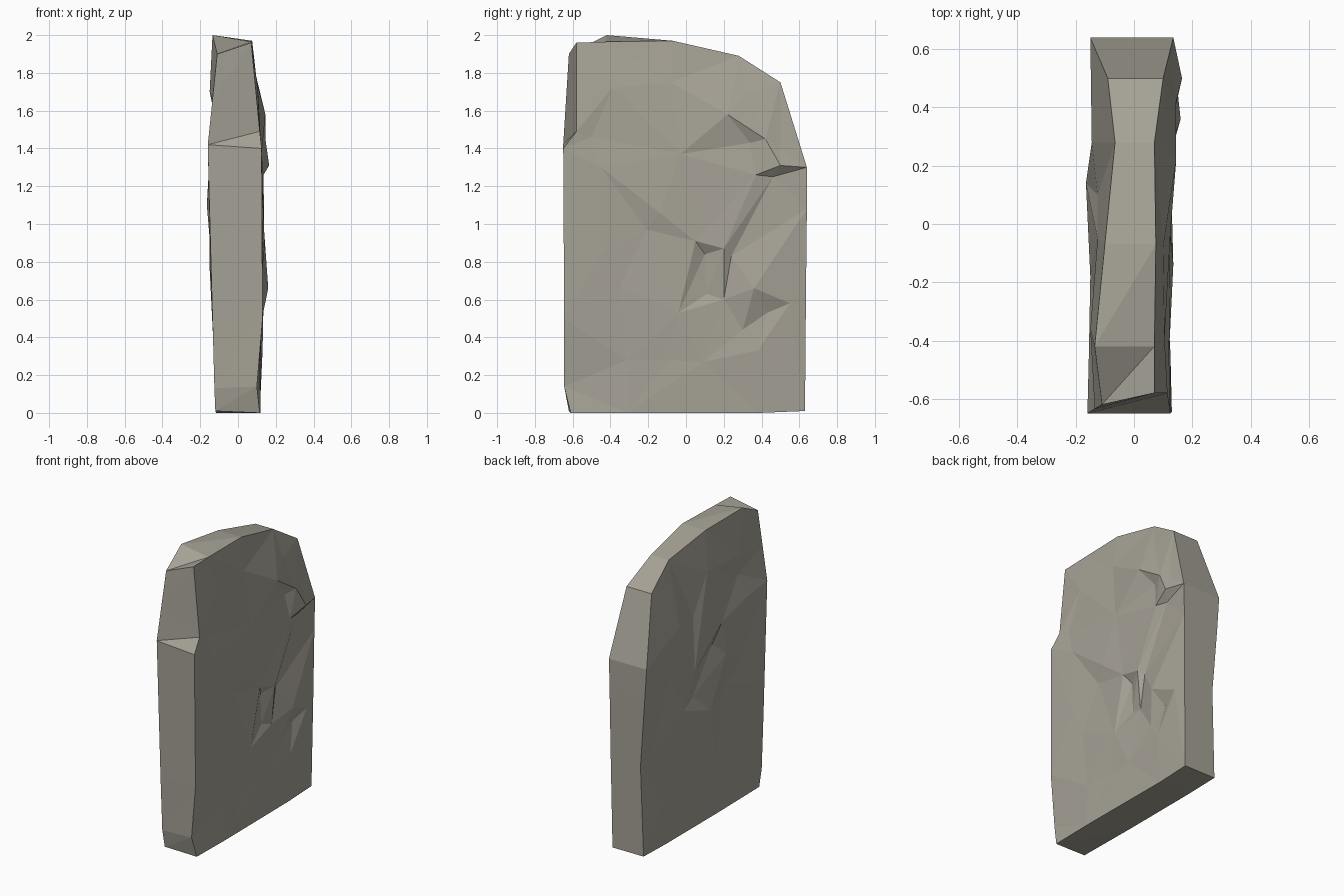
import bpy, bmesh
from mathutils import Vector
from mathutils.geometry import delaunay_2d_cdt

# Outline of each broad face, as (y, z, x); the two run in step around the rim
rim_right = [(-.61, 0, .115), (-.31, 0, .12), (.39, 0, .115), (.63, .01, .115),
             (.635, .62, .125), (.64, 1.08, .13), (.64, 1.30, .135), (.50, 1.75, .10),
             (.28, 1.89, .07), (-.07, 1.97, .075), (-.42, 1.965, .07),
             (-.58, 1.96, .07), (-.58, 1.49, .115), (-.65, 1.40, .125),
             (-.645, .50, .13), (-.645, .14, .10)]
rim_left = [(-.62, .01, -.12), (-.17, 0, -.115), (.39, 0, -.115), (.63, .01, -.12),
            (.635, .62, -.10), (.64, 1.08, -.135), (.64, 1.30, -.15), (.50, 1.75, -.09),
            (.28, 1.89, -.065), (-.07, 1.97, -.10), (-.42, 2.0, -.135),
            (-.62, 1.90, -.11), (-.635, 1.66, -.135), (-.65, 1.42, -.16),
            (-.645, .50, -.135), (-.64, .13, -.125)]

# Chisel points inside each face, and the ridges joining them
chips_right = [(-.39, 1.72, .105), (-.50, 1.46, .105), (-.08, 1.75, .10), (.33, 1.69, .11),
               (.22, 1.58, .145), (.42, 1.45, .145), (.34, 1.43, .115), (.50, 1.40, .135),
               (.50, 1.31, .165), (.37, 1.26, .135), (.46, 1.25, .12), (.20, .87, .14),
               (.24, .83, .115), (.05, .91, .13), (.10, .84, .10), (.20, .60, .115),
               (.11, .63, .10), (-.04, .53, .125), (.36, .66, .16), (.55, .58, .135),
               (.43, .53, .11), (.30, .44, .115), (.38, .33, .13), (-.03, 1.37, .125),
               (-.14, 1.06, .135), (-.21, .97, .11), (-.44, .86, .125), (-.35, .67, .12),
               (-.31, .28, .115), (-.09, .28, .115), (.09, .27, .12), (-.45, 1.30, .12)]
ridges_right = [(0, 1), (4, 5, 6, 4), (8, 9, 10, 8), (11, 10, 12), (12, 18), (13, 11, 14, 13),
                (11, 15, 17, 16, 11), (18, 19, 20, 18), (18, 21, 20), (24, 25, 26),
                (24, 23, 4), (24, 13)]
chips_left = [(-.36, 1.70, -.15), (-.25, 1.61, -.12), (-.05, 1.70, -.125), (-.39, 1.55, -.12),
              (-.18, 1.32, -.15), (.14, 1.10, -.165), (-.11, 1.18, -.12), (-.05, .76, -.15),
              (-.22, 1.08, -.15), (-.45, 1.39, -.155), (-.39, .94, -.125), (-.56, .74, -.145),
              (-.54, .47, -.115), (.36, 1.14, -.13), (.57, .60, -.115), (.23, .86, -.145),
              (.42, .30, -.12), (.10, .90, -.12), (-.13, .36, -.13), (-.25, .86, -.115),
              (.28, 1.45, -.145), (.10, 1.45, -.125)]
ridges_left = [(0, 3, 9), (0, 1, 4, 6), (2, 5), (5, 17, 7), (4, 8, 7), (13, 14), (15, 16),
               (8, 19), (9, 10), (11, 12), (19, 18)]


def broad_face(bm, rim, chips, ridges):
    """Triangulate a rim with its chisel points; return the rim vertices."""
    n, pts = len(rim), rim + chips
    edges = [(i, (i + 1) % n) for i in range(n)]
    for chain in ridges:
        edges += [(n + a, n + b) for a, b in zip(chain, chain[1:])]
    co, _, faces, orig, _, _ = delaunay_2d_cdt(
        [Vector(p[:2]) for p in pts], edges, [], 1, 1e-5)
    verts, lookup = [], {}
    for c, src in zip(co, orig):
        x = pts[src[0]][2] if src else sum(p[2] for p in rim) / n
        v = bm.verts.new((x, c.x, c.y))
        verts.append(v)
        for s in src:
            lookup[s] = v
    for f in faces:
        bm.faces.new([verts[i] for i in f])
    return [lookup[i] for i in range(n)]


bm = bmesh.new()
right = broad_face(bm, rim_right, chips_right, ridges_right)
left = broad_face(bm, rim_left, chips_left, ridges_left)

# Narrow edge of the slab joining the two faces
for i in range(len(right)):
    j = (i + 1) % len(right)
    bm.faces.new((right[i], right[j], left[j]))
    bm.faces.new((right[i], left[j], left[i]))
bmesh.ops.recalc_face_normals(bm, faces=bm.faces)

# Flat shaded stone slab
mesh = bpy.data.meshes.new("stone_slab")
bm.to_mesh(mesh)
bm.free()
slab = bpy.data.objects.new("stone_slab", mesh)
bpy.context.collection.objects.link(slab)
stone = bpy.data.materials.new("warm_grey_stone")
stone.diffuse_color = (.38, .36, .305, 1)
mesh.materials.append(stone)
